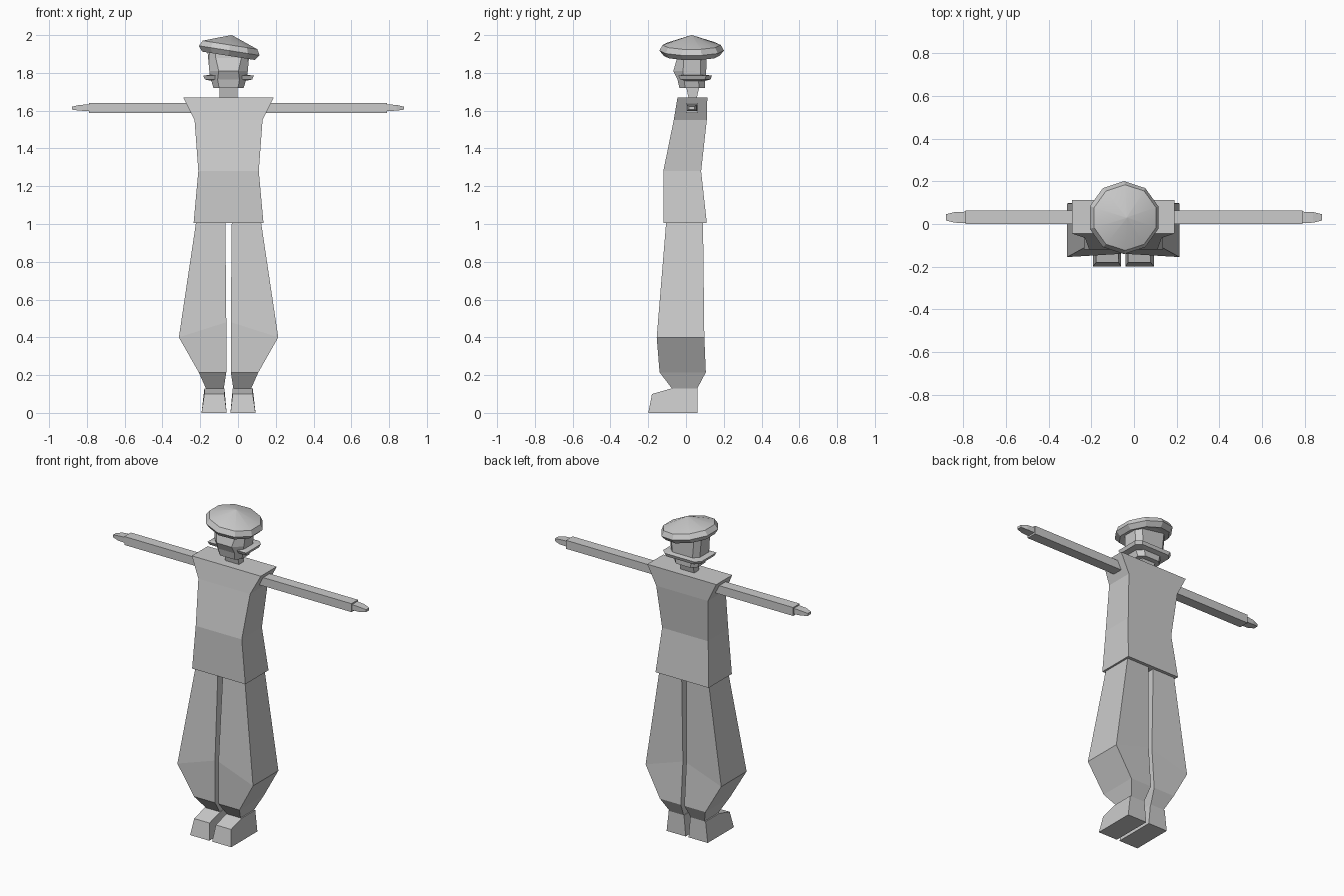
import bpy, bmesh, math

if "Cube" in bpy.data.objects:
    bpy.data.objects.remove(bpy.data.objects["Cube"])

CX = -0.05  # the body is symmetric about this x


def loft(name, rings, loc=(CX, 0, 0), mirror=False):
    """Skin a closed solid through rings of equal point count."""
    bm = bmesh.new()
    vr = [[bm.verts.new(p) for p in r] for r in rings]
    n = len(vr[0])
    for a, b in zip(vr, vr[1:]):
        for i in range(n):
            j = (i + 1) % n
            bm.faces.new((a[i], a[j], b[j], b[i]))
    bm.faces.new(vr[0][::-1])
    bm.faces.new(vr[-1])
    bmesh.ops.recalc_face_normals(bm, faces=bm.faces)
    me = bpy.data.meshes.new(name)
    bm.to_mesh(me)
    bm.free()
    ob = bpy.data.objects.new(name, me)
    ob.location = loc
    bpy.context.collection.objects.link(ob)
    if mirror:
        ob.modifiers.new("mirror", 'MIRROR').use_mirror_merge = False
    return ob


def rect(x0, x1, y0, y1, z, z_in=None):
    """Horizontal rectangle; z_in gives the x0 side its own height."""
    zi = z if z_in is None else z_in
    return [(x0, y0, zi), (x1, y0, z), (x1, y1, z), (x0, y1, zi)]


def xrect(x, y0, y1, z0, z1):
    return [(x, y0, z0), (x, y1, z0), (x, y1, z1), (x, y0, z1)]


def octo(w, y0, y1, z, c):
    """Rectangle of half width w with corners cut by c."""
    return [(-w + c, y0, z), (w - c, y0, z), (w, y0 + c, z), (w, y1 - c, z),
            (w - c, y1, z), (-w + c, y1, z), (-w, y1 - c, z), (-w, y0 + c, z)]


# tunic
loft("torso", [rect(-w, w, a, b, z) for w, a, b, z in (
    (.185, -.12, .11, 1.005), (.16, -.12, .08, 1.28),
    (.18, -.065, .11, 1.55), (.24, -.045, .113, 1.67))])

# baggy trouser legs
loft("trouser_leg", [
    rect(.025, .12, -.075, .06, .13),
    rect(.012, .158, -.14, .105, .215),
    [(.012, -.14, .48), (.263, -.155, .40), (.263, .097, .40), (.012, .085, .48)],
    rect(.017, .172, -.105, .09, 1.01)], mirror=True)

# shoes with a sloping instep
loft("shoe", [
    [(x, -.2, 0), (x2, -.18, .10), (x2, -.075, .13), (x2, .06, .13), (x, .06, 0)]
    for x, x2 in ((.01, .022), (.143, .128))], mirror=True)

# arms and hands
for side, sx, root in (("left", 1, .13), ("right", -1, .23)):
    loft(side + "_arm", [xrect(sx * x, -.001, .064, 1.588, 1.641)
                         for x in (root, .79)], loc=(0, 0, 0))
    loft(side + "_hand", [xrect(sx * x, a, b, c, d) for x, a, b, c, d in (
        (.78, .005, .058, 1.598, 1.634), (.84, .006, .056, 1.6, 1.63),
        (.88, .016, .046, 1.606, 1.621))], loc=(0, 0, 0))

# neck
loft("neck", [rect(-.047, .047, .015, .055, 1.66),
              rect(-.047, .047, 0, .072, 1.73)])

# face: chin, jaw and forehead
loft("face", [octo(.08, -.035, .1, 1.72, .03), octo(.093, -.045, .1, 1.765, .035),
              octo(.102, -.067, .1, 1.81, .05), octo(.108, -.047, .1, 1.88, .04),
              octo(.108, -.045, .1, 1.92, .04)])

# hair with flipped-out lower edge
loft("hair", [[(-w, f, z), (w, f, z), (w, b - c, z), (w - c, b, z),
               (-w + c, b, z), (-w, b - c, z)] for w, f, b, c, z in (
    (.09, .0, .102, .03, 1.758), (.125, -.03, .13, .03, 1.765),
    (.134, -.04, .137, .03, 1.785), (.1, -.012, .107, .03, 1.79),
    (.112, -.012, .108, .03, 1.92))])

# tilted ten-sided cap with a padded rim and a low cone top
hat = loft("cap", [[(r * math.cos(math.tau * (i + .5) / 10),
                     r * math.sin(math.tau * (i + .5) / 10), z) for i in range(10)]
                   for r, z in ((.11, -.03), (.148, -.038), (.171, -.01),
                                (.154, .02), (.004, .072))],
           loc=(-.045, .03, 1.928))
hat.rotation_euler.y = math.radians(9)
for p in hat.data.polygons:
    p.use_smooth = p.center.z > .03  # soft crown, flat rim
